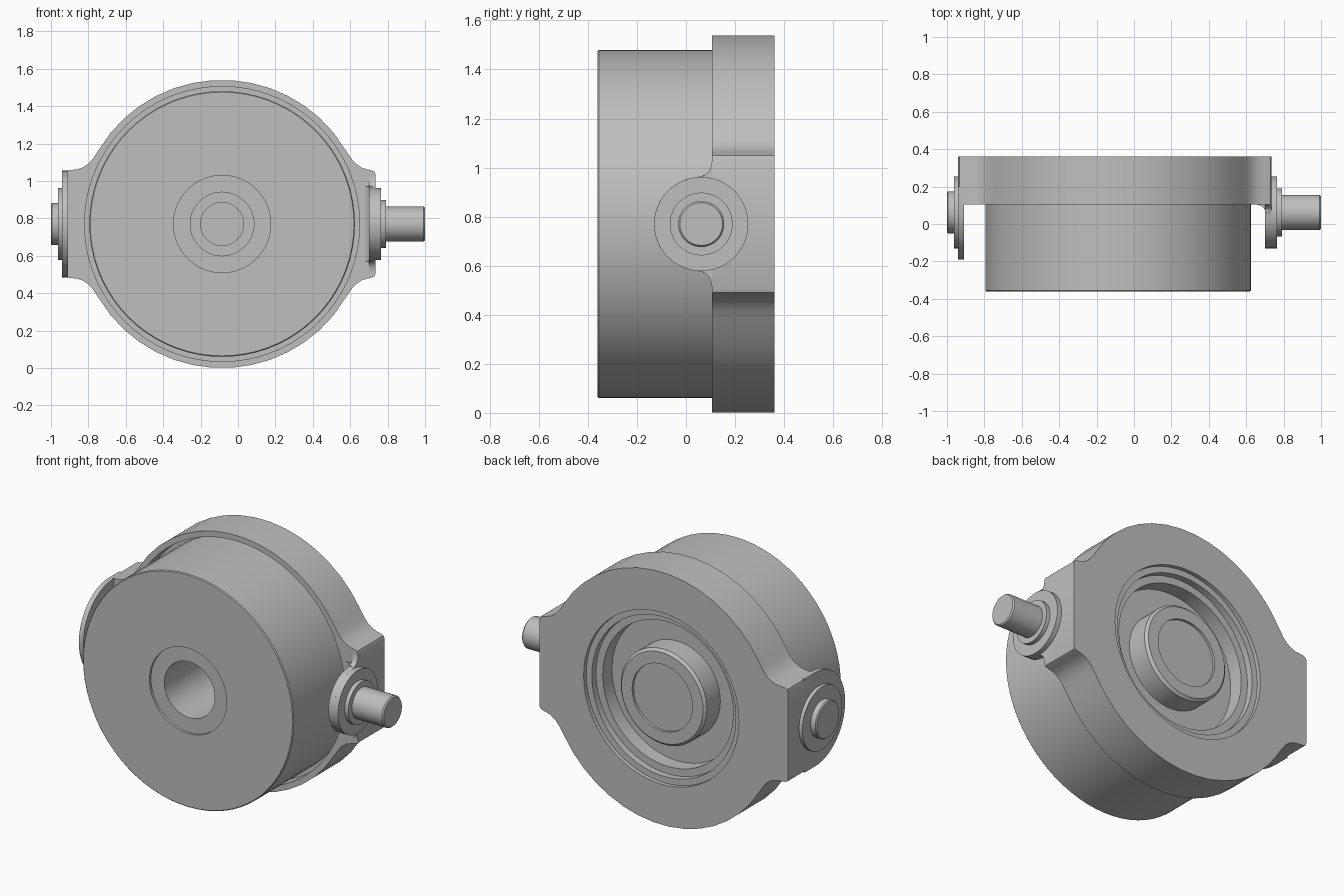
import bpy, bmesh, math
from mathutils import Vector, Matrix

if "Cube" in bpy.data.objects:
    bpy.data.objects.remove(bpy.data.objects["Cube"])

CX, CZ = -0.085, 0.77      # main axis (along y)
PY = 0.062                 # y of the side pin axis

metal = bpy.data.materials.new("plain grey metal")
metal.diffuse_color = (0.52, 0.52, 0.52, 1)
metal.use_nodes = True
metal.node_tree.nodes["Principled BSDF"].inputs["Base Color"].default_value = metal.diffuse_color


def finish(name, bm):
    bmesh.ops.remove_doubles(bm, verts=bm.verts, dist=1e-5)
    bmesh.ops.recalc_face_normals(bm, faces=bm.faces)
    me = bpy.data.meshes.new(name)
    bm.to_mesh(me)
    bm.free()
    me.materials.append(metal)
    ob = bpy.data.objects.new(name, me)
    bpy.context.collection.objects.link(ob)
    return ob


def smooth(ob):
    bpy.ops.object.select_all(action='DESELECT')
    ob.select_set(True)
    bpy.context.view_layer.objects.active = ob
    bpy.ops.object.shade_smooth_by_angle(angle=math.radians(30))


def lathe(name, profile, axis, steps=72):
    """Spin (radius, position) points about the main axis (y) or pin axis (x)."""
    bm = bmesh.new()
    if axis == 'y':
        cent, d = Vector((CX, 0, CZ)), Vector((0, 1, 0))
    else:
        cent, d = Vector((0, PY, CZ)), Vector((1, 0, 0))
    vs = [bm.verts.new(cent + d * t + Vector((0, 0, r))) for r, t in profile]
    es = [bm.edges.new(p) for p in zip(vs, vs[1:])]
    bmesh.ops.spin(bm, geom=vs + es, cent=cent, axis=d, angle=math.tau,
                   steps=steps, use_duplicate=False)
    return finish(name, bm)


def prism(name, pts, axis, a, b):
    """Extrude a 2D outline along an axis from a to b."""
    place = {'x': lambda u, v, t: (t, u, v),
             'y': lambda u, v, t: (u, t, v),
             'z': lambda u, v, t: (u, v, t)}[axis]
    bm = bmesh.new()
    lo = [bm.verts.new(place(u, v, a)) for u, v in pts]
    hi = [bm.verts.new(place(u, v, b)) for u, v in pts]
    bm.faces.new(lo)
    bm.faces.new(hi[::-1])
    n = len(pts)
    for i in range(n):
        j = (i + 1) % n
        bm.faces.new((lo[i], lo[j], hi[j], hi[i]))
    return finish(name, bm)


def arc(cu, cv, r, a0, a1, n):
    return [(cu + r * math.cos(math.radians(a0 + (a1 - a0) * i / n)),
             cv + r * math.sin(math.radians(a0 + (a1 - a0) * i / n))) for i in range(n + 1)]


# Housing: ring outline with two squared ears
def ear(reach):
    return [(reach, 0.265), (reach - 0.006, 0.28), (reach - 0.02, 0.286), (0.775, 0.292),
            (0.745, 0.302), (0.715, 0.322), (0.69, 0.35), (0.66, 0.395)]


right, left = ear(0.82), ear(0.855)
outline = right + arc(0, 0, 0.77, 39.5, 140.5, 13) + [(-u, v) for u, v in left[::-1]]
outline += [(-u, -v) for u, v in left] + arc(0, 0, 0.77, 219.5, 320.5, 13)
outline += [(u, -v) for u, v in right[::-1]]
housing = prism("housing", [(CX + u, CZ + v) for u, v in outline], 'y', 0.105, 0.36)

# Front bore and stepped rear opening cut from the housing
cutter = lathe("housing_bore_cutter", [
    (0, 0.40), (0.523, 0.40), (0.523, 0.335), (0.485, 0.335), (0.485, 0.295),
    (0.44, 0.295), (0.44, 0.20), (0.735, 0.20), (0.735, 0.0), (0, 0.0)], 'y')
cutter.hide_render = True
mod = housing.modifiers.new("bore", 'BOOLEAN')
mod.operation = 'DIFFERENCE'
mod.solver = 'EXACT'
mod.object = cutter
bpy.context.view_layer.objects.active = housing
bpy.ops.object.modifier_apply(modifier="bore")
bpy.data.objects.remove(cutter)
smooth(housing)

# Drum body with stepped front hole and rear hub
smooth(lathe("drum_body", [
    (0, 0.14), (0.115, 0.14), (0.115, 0.08), (0.17, 0.08), (0.17, -0.345),
    (0.26, -0.345), (0.26, -0.36), (0.705, -0.36), (0.71, -0.355), (0.71, 0.205),
    (0.29, 0.205), (0.29, 0.335), (0.275, 0.35), (0.203, 0.35), (0.203, 0.335),
    (0, 0.335)], 'y'))

# Left lug: wide rounded plate
smooth(prism("left_lug", [(0.2, CZ + 0.285)] + arc(0.095, CZ, 0.285, 90, 270, 28)
             + [(0.2, CZ - 0.285)], 'x', -0.94, -0.91))

# Right lug: narrow plate with filleted neck
neck = [(0.15, 0.262), (0.106, 0.262), (0.103, 0.236), (0.092, 0.213), (0.072, 0.197)]
smooth(prism("right_lug", [(y, CZ + h) for y, h in neck]
             + arc(PY, CZ, 0.192, 95, 265, 24)
             + [(y, CZ - h) for y, h in neck[::-1]], 'x', 0.70, 0.735))

# Fillet between right lug and housing
smooth(prism("right_lug_fillet", [(0.655, 0.11), (0.655, 0.104), (0.678, 0.099),
             (0.693, 0.088), (0.701, 0.07), (0.72, 0.07), (0.72, 0.11)],
             'z', CZ - 0.2, CZ + 0.2))

# Left boss and short pin
smooth(lathe("left_boss_and_pin", [
    (0, -0.92), (0.192, -0.92), (0.192, -0.962), (0.113, -0.962),
    (0.113, -0.994), (0.107, -1.0), (0, -1.0)], 'x', 48))

# Right boss, collar and shaft
smooth(lathe("right_boss_and_shaft", [
    (0, 0.71), (0.192, 0.71), (0.192, 0.765), (0.128, 0.765), (0.128, 0.79),
    (0.094, 0.79), (0.094, 0.992), (0.087, 1.0), (0, 1.0)], 'x', 48))
